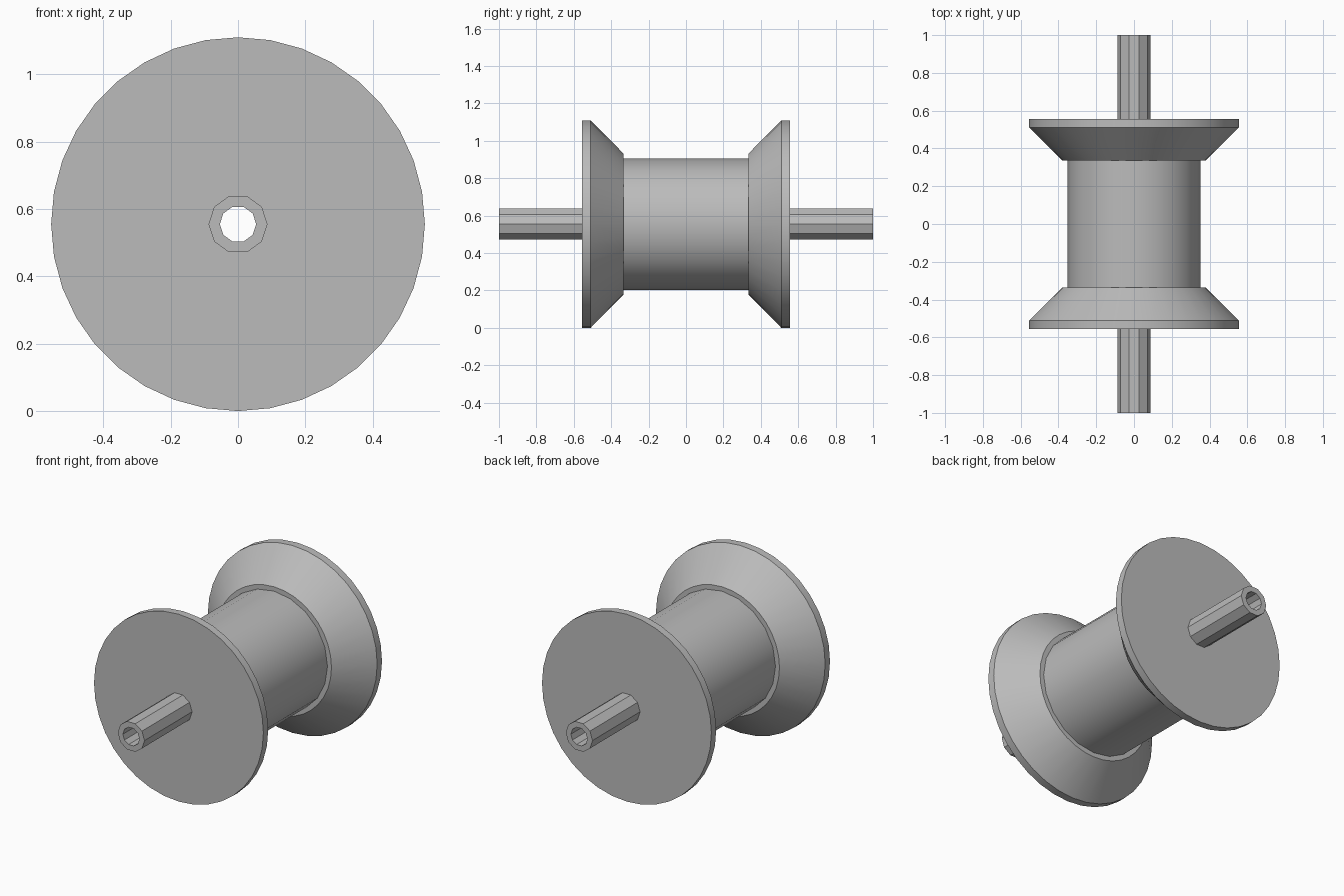
import bpy, math

cube = bpy.data.objects.get("Cube")
if cube:
    bpy.data.objects.remove(cube)

AXIS_Z = 0.555
BORE = 0.054

grey = bpy.data.materials.new("plain grey")
grey.use_nodes = True
colour = (0.5, 0.5, 0.5, 1)
grey.diffuse_color = colour
grey.node_tree.nodes["Principled BSDF"].inputs["Base Color"].default_value = colour


def lathe(name, profile, sides, smooth=True):
    """Spin a closed (radius, y) profile around the axle line."""
    n = len(profile)
    verts = []
    for s in range(sides):
        a = 2 * math.pi * s / sides
        verts += [(r * math.cos(a), y, AXIS_Z + r * math.sin(a)) for r, y in profile]
    faces = []
    for s in range(sides):
        t = (s + 1) % sides
        for i in range(n):
            j = (i + 1) % n
            faces.append((s * n + i, s * n + j, t * n + j, t * n + i))
    mesh = bpy.data.meshes.new(name)
    mesh.from_pydata(verts, [], faces)
    mesh.materials.append(grey)
    obj = bpy.data.objects.new(name, mesh)
    bpy.context.collection.objects.link(obj)
    # Consistent outward normals, then smooth the round sides only
    bpy.ops.object.select_all(action="DESELECT")
    obj.select_set(True)
    bpy.context.view_layer.objects.active = obj
    bpy.ops.object.mode_set(mode="EDIT")
    bpy.ops.mesh.select_all(action="SELECT")
    bpy.ops.mesh.normals_make_consistent(inside=False)
    bpy.ops.object.mode_set(mode="OBJECT")
    if smooth:
        bpy.ops.object.shade_smooth_by_angle(angle=math.radians(30))
    return obj


# Hollow ten-sided axle
lathe("axle_tube", [(BORE, -1), (0.0875, -1), (0.0875, 1), (BORE, 1)], 10, smooth=False)

# Drum between the flanges
lathe("drum", [(0.07, -0.4), (0.352, -0.4), (0.352, 0.4), (0.07, 0.4)], 20)

# Tapered flanges, one at each end
for name, side in (("front_flange", -1), ("back_flange", 1)):
    section = [(0.07, 0.335), (0.378, 0.335), (0.555, 0.51), (0.555, 0.555), (0.07, 0.555)]
    lathe(name, [(r, side * y) for r, y in section], 36)
